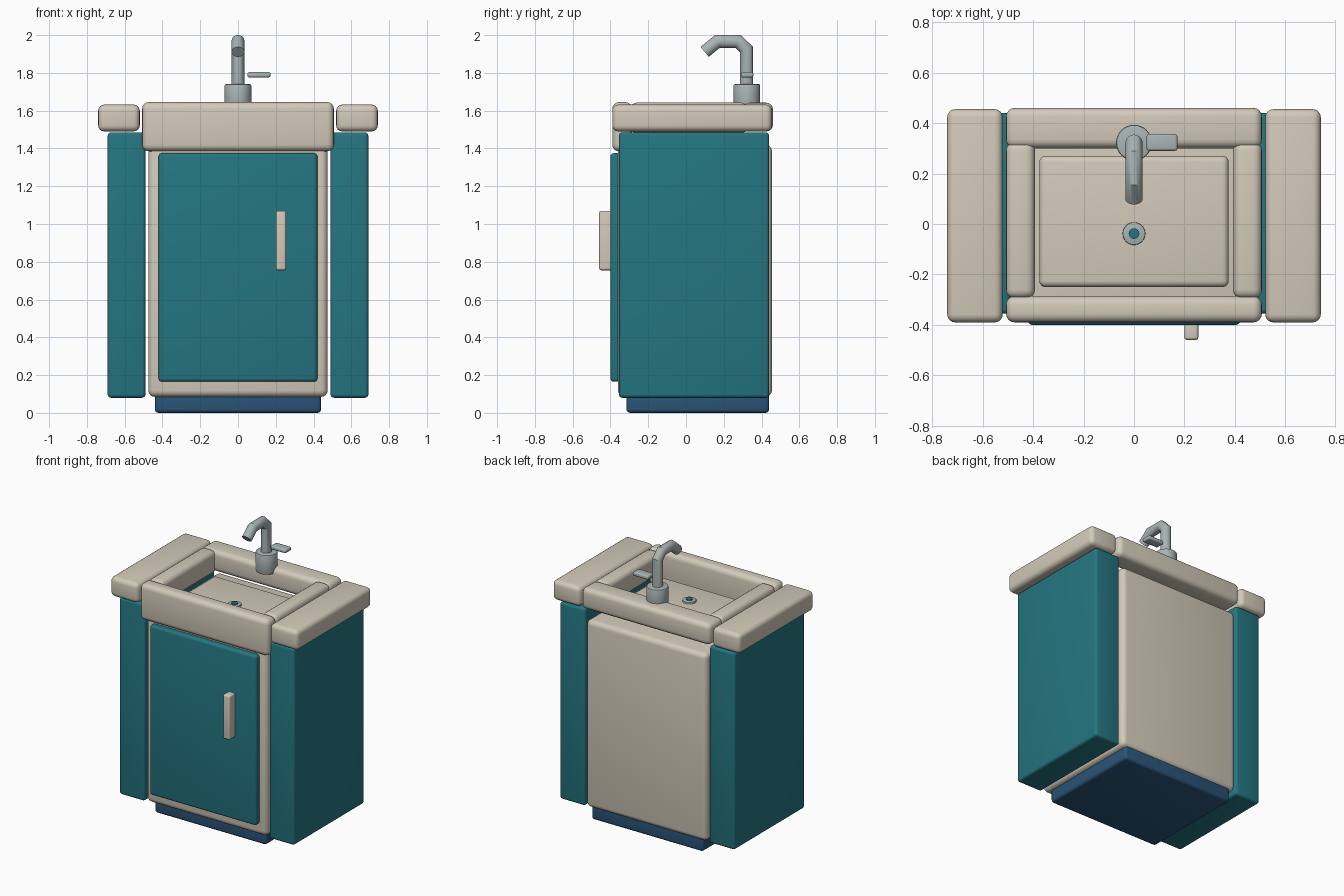
import bpy, bmesh, math
from mathutils import Vector

if "Cube" in bpy.data.objects:
    bpy.data.objects.remove(bpy.data.objects["Cube"])


def material(name, rgb):
    m = bpy.data.materials.new(name)
    m.diffuse_color = (*rgb, 1)
    m.use_nodes = True
    m.node_tree.nodes["Principled BSDF"].inputs["Base Color"].default_value = m.diffuse_color
    return m


CREAM = material("cream", (0.65, 0.59, 0.49))
TEAL = material("teal", (0.018, 0.18, 0.22))
NAVY = material("navy blue", (0.023, 0.09, 0.19))
METAL = material("grey metal", (0.40, 0.46, 0.46))


def finish(name, bm, mat):
    mesh = bpy.data.meshes.new(name)
    bm.to_mesh(mesh)
    bm.free()
    mesh.materials.append(mat)
    ob = bpy.data.objects.new(name, mesh)
    bpy.context.collection.objects.link(ob)
    bpy.ops.object.select_all(action='DESELECT')
    ob.select_set(True)
    bpy.context.view_layer.objects.active = ob
    bpy.ops.object.shade_smooth_by_angle(angle=math.radians(35))
    return ob


def box(name, x, y, z, mat, bevel=0.02, segments=4):
    """Rounded box from (min, max) ranges."""
    bm = bmesh.new()
    bmesh.ops.create_cube(bm, size=1)
    for v in bm.verts:
        v.co = [r[0] if c < 0 else r[1] for c, r in zip(v.co, (x, y, z))]
    bmesh.ops.bevel(bm, geom=bm.edges[:], offset=bevel, segments=segments,
                    profile=0.5, affect='EDGES')
    return finish(name, bm, mat)


def cylinder(name, r, x, y, z0, z1, mat, bevel=0.0, sides=32):
    bm = bmesh.new()
    bmesh.ops.create_cone(bm, cap_ends=True, segments=sides, radius1=r, radius2=r, depth=z1 - z0)
    bmesh.ops.translate(bm, verts=bm.verts, vec=(x, y, (z0 + z1) / 2))
    if bevel:
        rims = [e for e in bm.edges if abs(e.verts[0].co.z - e.verts[1].co.z) < 1e-5]
        bmesh.ops.bevel(bm, geom=rims, offset=bevel, segments=2, profile=0.5, affect='EDGES')
    return finish(name, bm, mat)


def pipe(name, path, r, mat, sides=24):
    """Mitred round pipe along a (y, z) path in the x = 0 plane."""
    pts = [Vector((0, y, z)) for y, z in path]
    bm = bmesh.new()
    rings = []
    for i, p in enumerate(pts):
        before = (p - pts[i - 1]).normalized() if i else (pts[1] - p).normalized()
        after = (pts[i + 1] - p).normalized() if i < len(pts) - 1 else before
        t = (before + after).normalized()
        n = Vector((0, -t.z, t.y)) / t.dot(before)
        rings.append([bm.verts.new(p + Vector((r * math.cos(a), 0, 0)) + n * r * math.sin(a))
                      for a in (2 * math.pi * k / sides for k in range(sides))])
    for a, b in zip(rings, rings[1:]):
        for k in range(sides):
            bm.faces.new((a[k], a[(k + 1) % sides], b[(k + 1) % sides], b[k]))
    bm.faces.new(rings[0])
    bm.faces.new(rings[-1])
    bmesh.ops.recalc_face_normals(bm, faces=bm.faces)
    return finish(name, bm, mat)


# Cabinet body, plinth, door and handle
box("plinth", (-0.44, 0.44), (-0.315, 0.44), (0, 0.13), NAVY, 0.02)
box("cabinet_body", (-0.475, 0.475), (-0.36, 0.455), (0.085, 1.42), CREAM, 0.035)
box("door", (-0.42, 0.42), (-0.40, -0.34), (0.165, 1.375), TEAL, 0.018)
box("door_handle", (0.20, 0.255), (-0.46, -0.385), (0.755, 1.07), CREAM, 0.012)

# Side cabinets with counter tops, left and right
for side, s in (("left", -1), ("right", 1)):
    def span(a, b):
        return tuple(sorted((s * a, s * b)))
    box(side + "_cabinet", span(0.49, 0.69), (-0.355, 0.44), (0.08, 1.485), TEAL, 0.018)
    box(side + "_counter", span(0.52, 0.74), (-0.39, 0.455), (1.49, 1.632), CREAM, 0.032)
    box(side + "_sink_rim", span(0.392, 0.507), (-0.295, 0.325), (1.48, 1.643), CREAM, 0.035)

# Sink front, back and basin floor
box("sink_front", (-0.507, 0.507), (-0.39, -0.285), (1.385, 1.645), CREAM, 0.035)
box("sink_back", (-0.507, 0.507), (0.30, 0.46), (1.49, 1.642), CREAM, 0.035)
box("basin_floor", (-0.375, 0.375), (-0.25, 0.27), (1.39, 1.49), CREAM, 0.025)

# Drain
cylinder("drain_ring", 0.045, 0, -0.038, 1.47, 1.503, METAL, 0.004)
cylinder("drain_hole", 0.021, 0, -0.038, 1.48, 1.509, TEAL)

# Tap: base, bent spout and lever
cylinder("tap_base", 0.071, 0, 0.322, 1.60, 1.74, METAL, 0.008)
pipe("tap_spout", [(0.32, 1.70), (0.32, 1.924), (0.276, 1.967), (0.167, 1.967), (0.099, 1.911)],
     0.034, METAL)
box("tap_lever", (0.05, 0.172), (0.29, 0.357), (1.776, 1.804), METAL, 0.01, 3)
